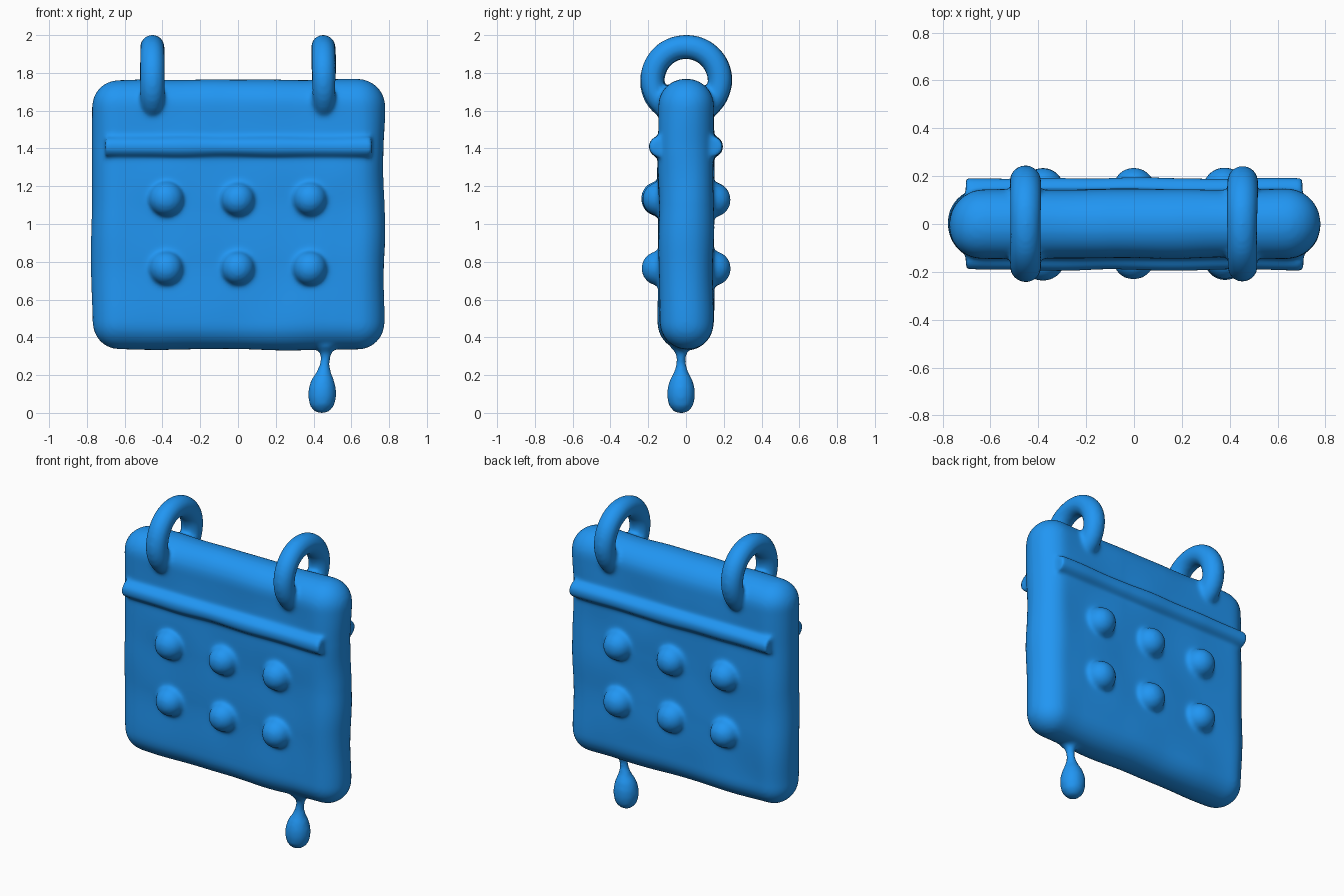
import bpy, math

if "Cube" in bpy.data.objects:
    bpy.data.objects.remove(bpy.data.objects["Cube"])

parts = []

def keep(name):
    ob = bpy.context.object
    ob.name = name
    parts.append(ob)
    return ob

# Padded page slab with fully rounded rim
bpy.ops.mesh.primitive_cube_add(size=1, location=(0, 0, 1.05))
body = keep("wall_calendar")
body.scale = (1.55, 0.29, 1.434)
bpy.ops.object.transform_apply(location=True, rotation=True, scale=True)
bev = body.modifiers.new("rounding", 'BEVEL')
bev.width, bev.segments = 0.142, 8
bpy.ops.object.modifier_apply(modifier=bev.name)

# Header bars and day bumps on both faces
for side in (-1, 1):
    bpy.ops.mesh.primitive_cylinder_add(vertices=24, radius=0.053, depth=1.41,
                                        location=(0, side * 0.14, 1.41),
                                        rotation=(0, math.pi / 2, 0))
    keep("header_bar")
    for x in (-0.38, 0, 0.38):
        for z in (0.765, 1.13):
            bpy.ops.mesh.primitive_uv_sphere_add(segments=32, ring_count=16, radius=0.09,
                                                 location=(x, side * 0.145, z))
            keep("day_bump")

# Binding rings
for x in (-0.453, 0.453):
    bpy.ops.mesh.primitive_torus_add(major_segments=64, minor_segments=24,
                                     major_radius=0.178, minor_radius=0.063,
                                     location=(x, 0, 1.76), rotation=(0, math.pi / 2, 0))
    keep("binding_ring")

# Hanging drip: stacked circles (x, z, radius)
drip = [(0.445, 0.003, 0.012), (0.445, 0.012, 0.037), (0.445, 0.04, 0.061),
        (0.445, 0.085, 0.071), (0.445, 0.13, 0.070), (0.447, 0.175, 0.058),
        (0.452, 0.21, 0.040), (0.458, 0.25, 0.028), (0.464, 0.29, 0.027),
        (0.466, 0.32, 0.035), (0.466, 0.345, 0.062), (0.466, 0.40, 0.075)]
n = 24
verts = [(x + r * math.cos(a), -0.027 + r * math.sin(a), z) for x, z, r in drip
         for a in (2 * math.pi * i / n for i in range(n))]
faces = [(k * n + i, k * n + (i + 1) % n, (k + 1) * n + (i + 1) % n, (k + 1) * n + i)
         for k in range(len(drip) - 1) for i in range(n)]
faces += [tuple(range(n))[::-1], tuple(range((len(drip) - 1) * n, len(drip) * n))]
mesh = bpy.data.meshes.new("drip")
mesh.from_pydata(verts, [], faces)
drip_ob = bpy.data.objects.new("drip", mesh)
bpy.context.collection.objects.link(drip_ob)
parts.append(drip_ob)

# Fuse everything into one soft skin
bpy.ops.object.select_all(action='DESELECT')
for ob in parts:
    ob.select_set(True)
bpy.context.view_layer.objects.active = body
bpy.ops.object.join()
rem = body.modifiers.new("fuse", 'REMESH')
rem.mode, rem.voxel_size, rem.use_smooth_shade = 'VOXEL', 0.0125, True
sm = body.modifiers.new("soften", 'SMOOTH')
sm.factor, sm.iterations = 0.5, 7

# Slight hand-made unevenness
tex = bpy.data.textures.new("unevenness", 'CLOUDS')
tex.noise_scale, tex.noise_depth = 0.3, 0
dis = body.modifiers.new("unevenness", 'DISPLACE')
dis.texture, dis.strength, dis.mid_level = tex, 0.016, 0.5

mat = bpy.data.materials.new("blue")
mat.diffuse_color = (0.015, 0.305, 0.896, 1)
mat.use_nodes = True
mat.node_tree.nodes["Principled BSDF"].inputs["Base Color"].default_value = mat.diffuse_color
body.data.materials.clear()
body.data.materials.append(mat)
bpy.context.view_layer.objects.active = body
bpy.ops.object.shade_smooth()
